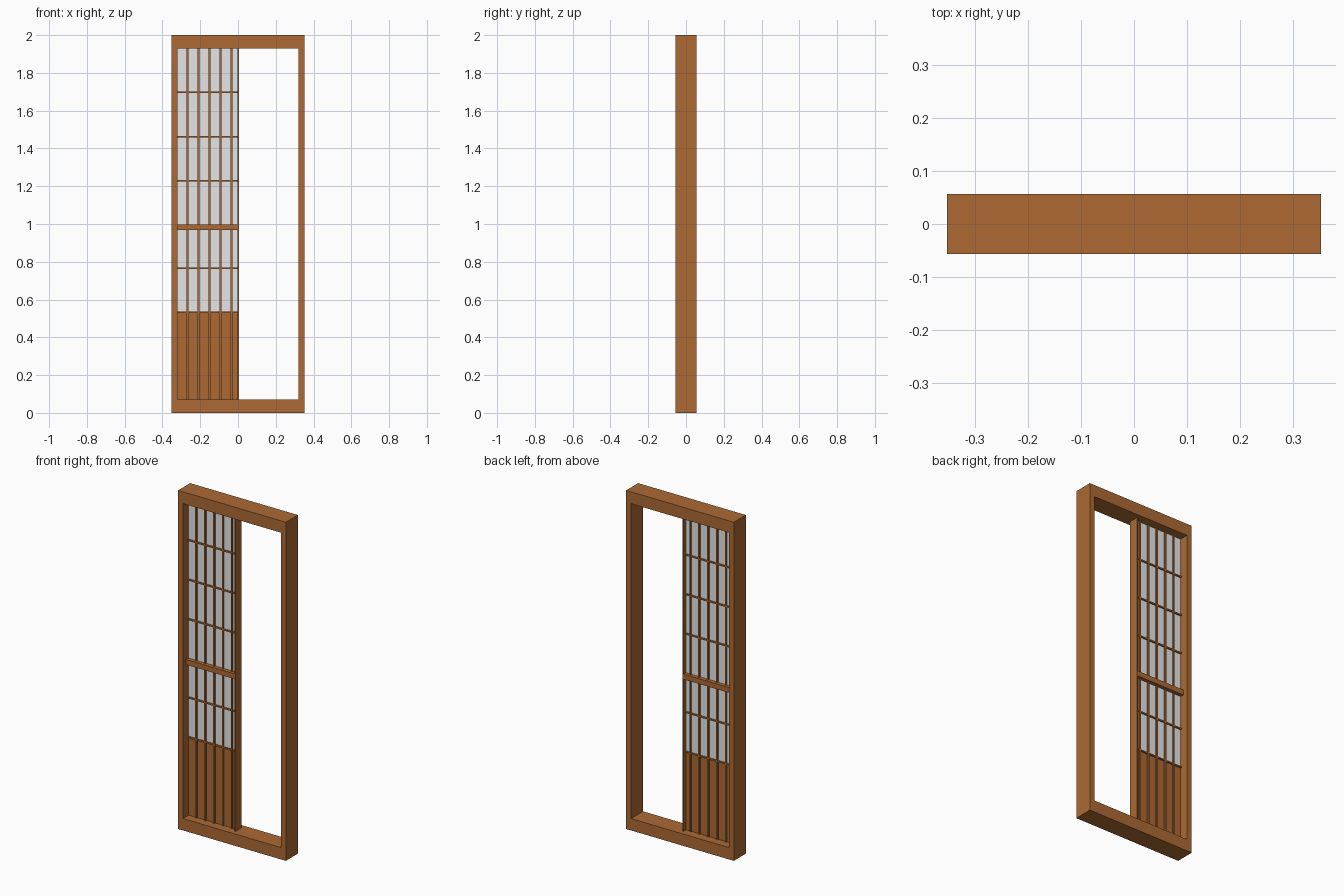
import bpy

if "Cube" in bpy.data.objects:
    bpy.data.objects.remove(bpy.data.objects["Cube"])


def material(name, rgb):
    m = bpy.data.materials.new(name)
    m.diffuse_color = (*rgb, 1)
    m.use_nodes = True
    m.node_tree.nodes["Principled BSDF"].inputs["Base Color"].default_value = m.diffuse_color
    return m


WOOD = material("brown_wood", (0.413, 0.144, 0.034))
PAPER = material("pale_paper", (0.79, 0.79, 0.79))


def box(name, x, y, z, mat=WOOD):
    """Box from (min, max) ranges on each axis."""
    bpy.ops.mesh.primitive_cube_add(size=1, location=[sum(r) / 2 for r in (x, y, z)])
    ob = bpy.context.object
    ob.name = name
    ob.scale = [r[1] - r[0] for r in (x, y, z)]
    bpy.ops.object.transform_apply(location=False, rotation=False, scale=True)
    ob.data.materials.append(mat)
    return ob


W, D = 0.352, 0.056          # half width and half depth of the frame
IN = 0.32                    # half width of the opening
Z0, Z1 = 0.07, 1.93          # bottom and top of the opening

# Outer frame
box("bottom_sill", (-W, W), (-D, D), (0, Z0))
box("top_rail", (-W, W), (-D, D), (Z1, 2))
for side, a, b in (("left", -W, -IN), ("right", IN, W)):
    box(side + "_jamb", (a, b), (-D, D), (Z0, Z1))

# Sliding door: free edge stile, middle rail, paper and lower board
box("door_edge_stile", (-0.003, 0.004), (-0.028, 0.028), (Z0, Z1))
box("door_middle_rail", (-IN, -0.003), (-0.026, 0.026), (0.967, 0.998))
box("paper_screen", (-IN, -0.003), (-0.003, 0.003), (0.535, Z1), PAPER)
box("lower_board", (-IN, -0.003), (-0.003, 0.003), (Z0, 0.535))

# Lattice bars, passing through the paper and showing on both sides
for i in range(5):
    x = -0.267 + i * 0.0582
    box("vertical_bar", (x - 0.0045, x + 0.0045), (-0.012, 0.012), (Z0, Z1))
for z in (0.533, 0.767, 1.23, 1.463, 1.697):
    box("cross_bar", (-IN, -0.003), (-0.011, 0.011), (z - 0.004, z + 0.004))
